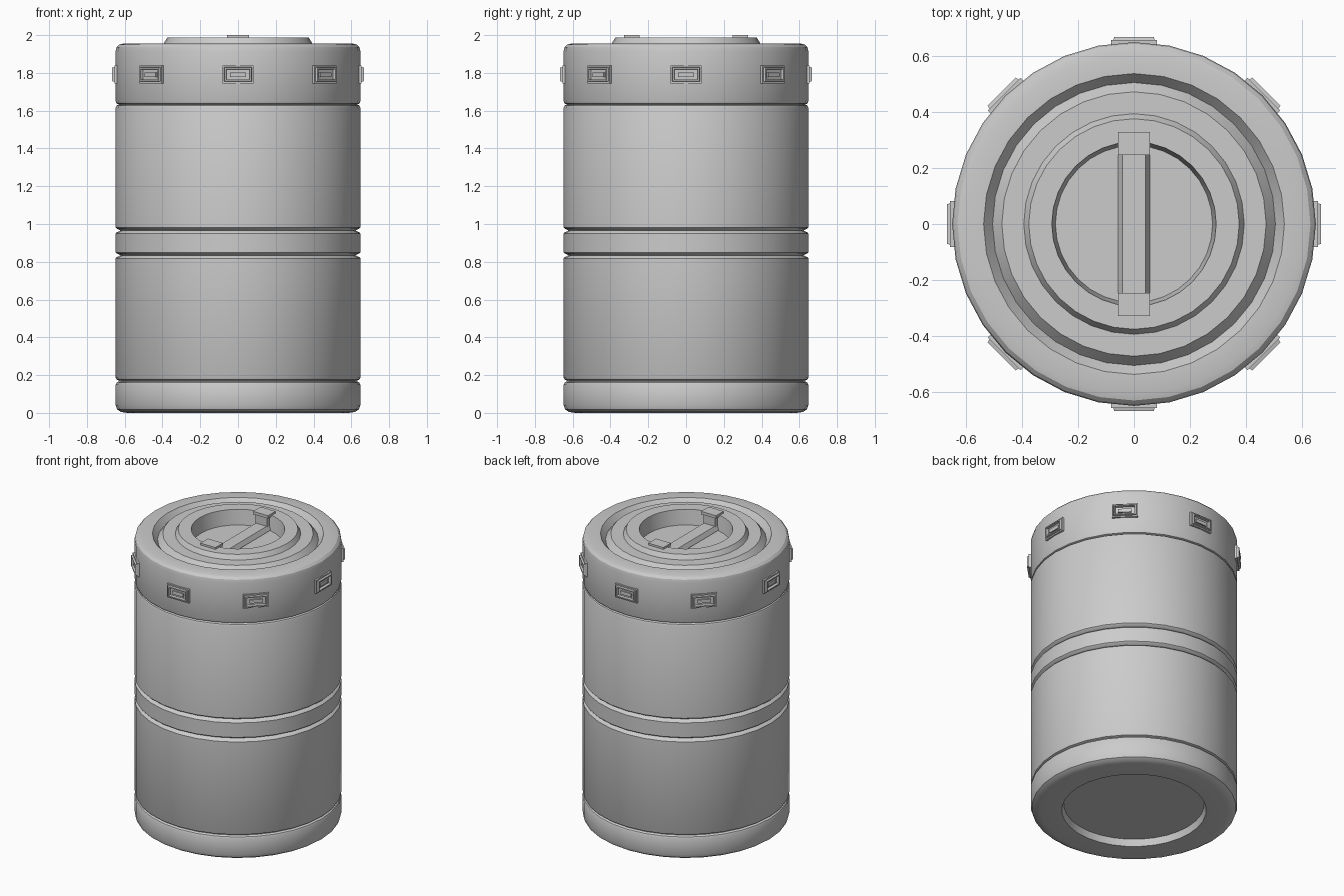
import bpy, bmesh
from math import cos, sin, pi, radians
from mathutils import Matrix, Vector

if "Cube" in bpy.data.objects:
    bpy.data.objects.remove(bpy.data.objects["Cube"])

SIDES = 32


def finish(name, bm, smooth=True):
    me = bpy.data.meshes.new(name)
    bm.to_mesh(me)
    bm.free()
    ob = bpy.data.objects.new(name, me)
    bpy.context.collection.objects.link(ob)
    if smooth:
        bpy.ops.object.select_all(action='DESELECT')
        ob.select_set(True)
        bpy.context.view_layer.objects.active = ob
        bpy.ops.object.shade_smooth_by_angle(angle=radians(30))
    return ob


def lathe(name, profile, cap_bottom=False, cap_top=False):
    """Revolve (radius, z) points, ordered bottom -> outside -> top."""
    bm = bmesh.new()
    rings = [[bm.verts.new((r * cos(2 * pi * i / SIDES), r * sin(2 * pi * i / SIDES), z))
              for i in range(SIDES)] for r, z in profile]
    for a, b in zip(rings, rings[1:]):
        for i in range(SIDES):
            j = (i + 1) % SIDES
            bm.faces.new((a[i], a[j], b[j], b[i]))
    if cap_bottom:
        bm.faces.new(rings[0][::-1])
    if cap_top:
        bm.faces.new(rings[-1])
    return finish(name, bm)


def add_box(bm, lo, hi):
    lo, hi = Vector(lo), Vector(hi)
    m = Matrix.Translation((lo + hi) / 2) @ Matrix.Diagonal((*(hi - lo), 1))
    return bmesh.ops.create_cube(bm, size=1, matrix=m)['verts']


R, G = 0.648, 0.622   # outer radius, groove radius

# Drum: recessed underside, rounded foot, V-grooves around a middle band
drum = [(0.44, 0.045), (0.452, 0.0), (0.585, 0.0), (0.62, 0.005), (0.64, 0.018), (R, 0.04),
        (R, 0.15), (0.643, 0.16), (0.63, 0.167), (0.63, 0.171), (0.643, 0.176), (R, 0.186)]
for z in (0.834, 0.966):
    drum += [(R, z - 0.016), (0.644, z - 0.011), (G, z), (0.644, z + 0.011), (R, z + 0.016)]
drum += [(R, 1.615), (0.643, 1.627), (0.63, 1.633)]
lathe("drum_body", drum, cap_bottom=True)

# Lid: rounded rim, V-groove, raised ring and sunken centre
lathe("lid", [(0.63, 1.633), (0.643, 1.638), (R, 1.65), (R, 1.915), (0.643, 1.936),
              (0.629, 1.95), (0.605, 1.956), (0.536, 1.956), (0.504, 1.915), (0.471, 1.956),
              (0.393, 1.956), (0.375, 1.987), (0.293, 1.987), (0.28, 1.885)], cap_top=True)

# Handle: chamfered bar across the recess
bm = bmesh.new()
bar = add_box(bm, (-0.057, -0.278, 1.89), (0.057, 0.278, 1.92))
for v in bar:
    if v.co.z > 1.9:
        v.co.x *= 0.72
finish("handle_bar", bm, False)

# Handle ends: upright posts with flat pads resting on the ring
for s, side in ((1, "back"), (-1, "front")):
    bm = bmesh.new()
    add_box(bm, (-0.045, s * 0.268 - 0.014, 1.885), (0.045, s * 0.268 + 0.014, 1.984))
    add_box(bm, (-0.057, s * 0.2875 - 0.041, 1.98), (0.057, s * 0.2875 + 0.041, 2.0))
    finish("handle_end_" + side, bm, False)

# Clips: stepped frames with a recess and a small inner latch
for k in range(8):
    bm = bmesh.new()
    add_box(bm, (-0.082, -0.655, 1.745), (0.082, -0.62, 1.839))
    bm.faces.ensure_lookup_table()
    face = min(bm.faces, key=lambda f: f.calc_center_median().y)
    for thick, depth in ((0.012, 0.0), (0.004, 0.012), (0.011, 0.0), (0.003, -0.018)):
        bmesh.ops.inset_region(bm, faces=[face], thickness=thick, depth=depth)
    add_box(bm, (-0.042, -0.658, 1.778), (0.042, -0.645, 1.802))
    bmesh.ops.rotate(bm, verts=bm.verts, cent=(0, 0, 0),
                     matrix=Matrix.Rotation(k * pi / 4, 3, 'Z'))
    finish(f"clip_{k + 1}", bm, False)
